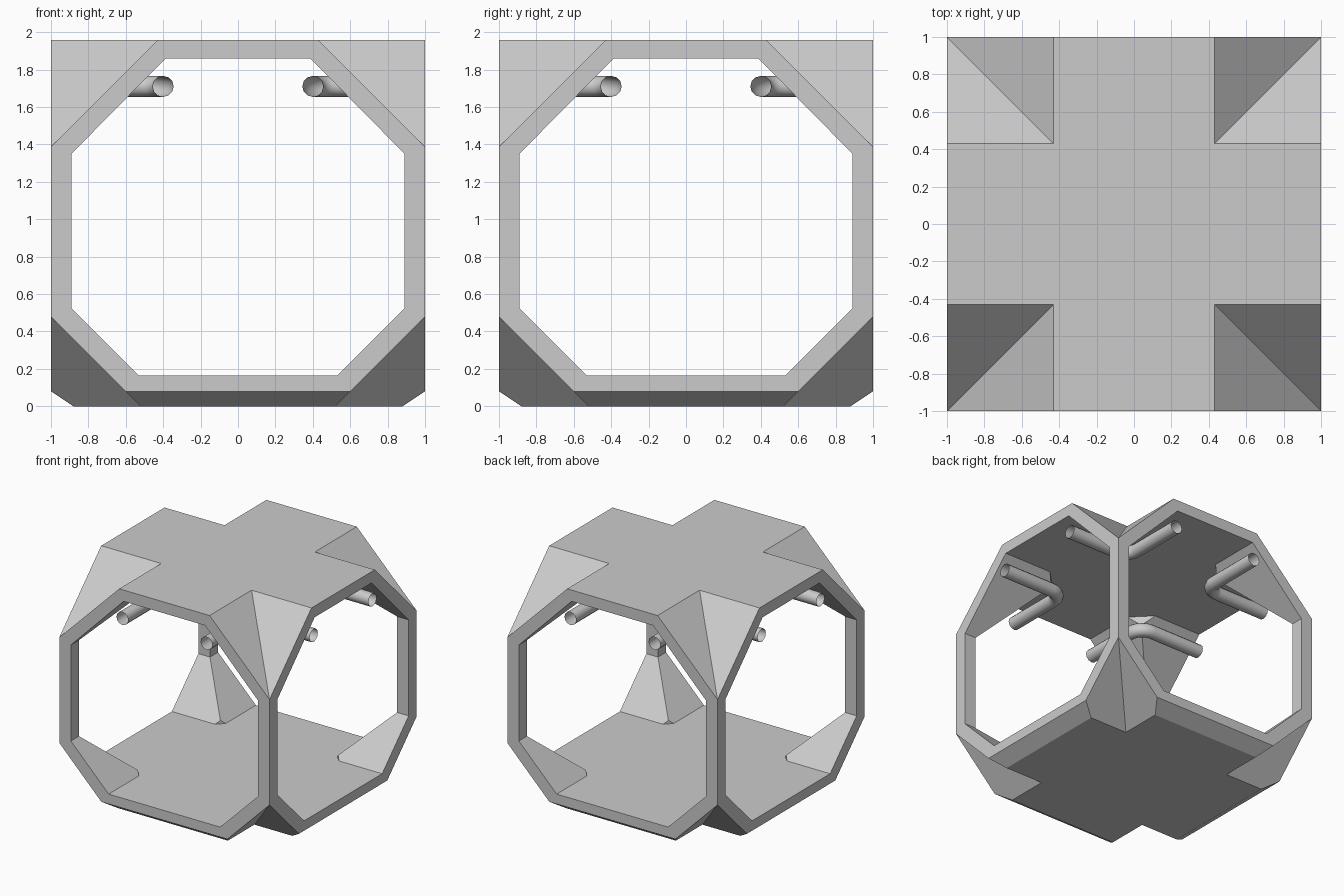
import bpy, bmesh, math
from mathutils import Matrix

if "Cube" in bpy.data.objects:
    bpy.data.objects.remove(bpy.data.objects["Cube"])


def make_object(name, bm):
    bmesh.ops.recalc_face_normals(bm, faces=bm.faces)
    me = bpy.data.meshes.new(name)
    bm.to_mesh(me)
    bm.free()
    ob = bpy.data.objects.new(name, me)
    bpy.context.collection.objects.link(ob)
    return ob


def loft(name, rings):
    """Solid through a list of closed rings with equal point counts."""
    bm = bmesh.new()
    rows = [[bm.verts.new(p) for p in ring] for ring in rings]
    n = len(rows[0])
    for a, b in zip(rows, rows[1:]):
        for i in range(n):
            bm.faces.new((a[i], a[(i + 1) % n], b[(i + 1) % n], b[i]))
    bm.faces.new(rows[0])
    bm.faces.new(rows[-1])
    return make_object(name, bm)


def tunnel(name, half, length, along_x):
    """Octagonal prism from a mirrored half profile (x, z)."""
    profile = half + [(-x, z) for x, z in reversed(half)]
    rings = [[(y, x, z) if along_x else (x, y, z) for x, z in profile]
             for y in (-length, length)]
    return loft(name, rings)


def square(r, z, turned=False):
    if turned:
        return [(r, 0, z), (0, r, z), (-r, 0, z), (0, -r, z)]
    return [(r, r, z), (-r, r, z), (-r, -r, z), (r, -r, z)]


def boolean(target, tool, operation):
    mod = target.modifiers.new(operation.lower(), 'BOOLEAN')
    mod.operation = operation
    mod.solver = 'EXACT'
    mod.object = tool
    deps = bpy.context.evaluated_depsgraph_get()
    me = bpy.data.meshes.new_from_object(target.evaluated_get(deps))
    target.modifiers.clear()
    target.data = me
    bpy.data.objects.remove(tool)


# Shell: two crossing octagonal tunnels
outer = [(0.52, 0), (1, 0.48), (1, 1.387), (0.43, 1.957)]
inner = [(0.53, 0.165), (0.89, 0.525), (0.89, 1.35), (0.387, 1.86)]
shell = tunnel("crossed_shell", outer, 1, False)
boolean(shell, tunnel("cross_arm", outer, 1, True), 'UNION')

# Chamfered lower rim
rim = loft("rim_cutter", [square(0.76, -0.08), square(1.18, 0.2), square(1.18, 2.3)])
boolean(shell, rim, 'INTERSECT')

# Hollow both tunnels, then trim the inner corner tips of floor and ceiling
for along_x in (False, True):
    boolean(shell, tunnel("tunnel_cutter", inner, 1.3, along_x), 'DIFFERENCE')
for r, z0, z1 in ((1.12, 0.165, 0.8), (0.93, 1.1, 1.86)):
    boolean(shell, loft("tip_cutter", [square(r, z0, True), square(r, z1, True)]), 'DIFFERENCE')

# Bent pipes under the four ceiling corners
R, P, Z = 0.12, 0.40, 1.71
path = [(P, 1.0)]
for i in range(7):
    a = math.pi + i * math.pi / 12
    path.append((P + R + R * math.cos(a), P + R + R * math.sin(a)))
path.append((1.0, P))
for k in range(4):
    cu = bpy.data.curves.new("corner_pipe", 'CURVE')
    cu.dimensions = '3D'
    cu.bevel_depth = 0.056
    cu.bevel_resolution = 4
    sp = cu.splines.new('POLY')
    sp.points.add(len(path) - 1)
    turn = Matrix.Rotation(k * math.pi / 2, 3, 'Z')
    for pt, (x, y) in zip(sp.points, path):
        pt.co = (*(turn @ Matrix.Identity(3).col[0] * x + turn @ Matrix.Identity(3).col[1] * y), 1)
        pt.co.z = Z
    ob = bpy.data.objects.new("corner_pipe_%d" % (k + 1), cu)
    bpy.context.collection.objects.link(ob)
